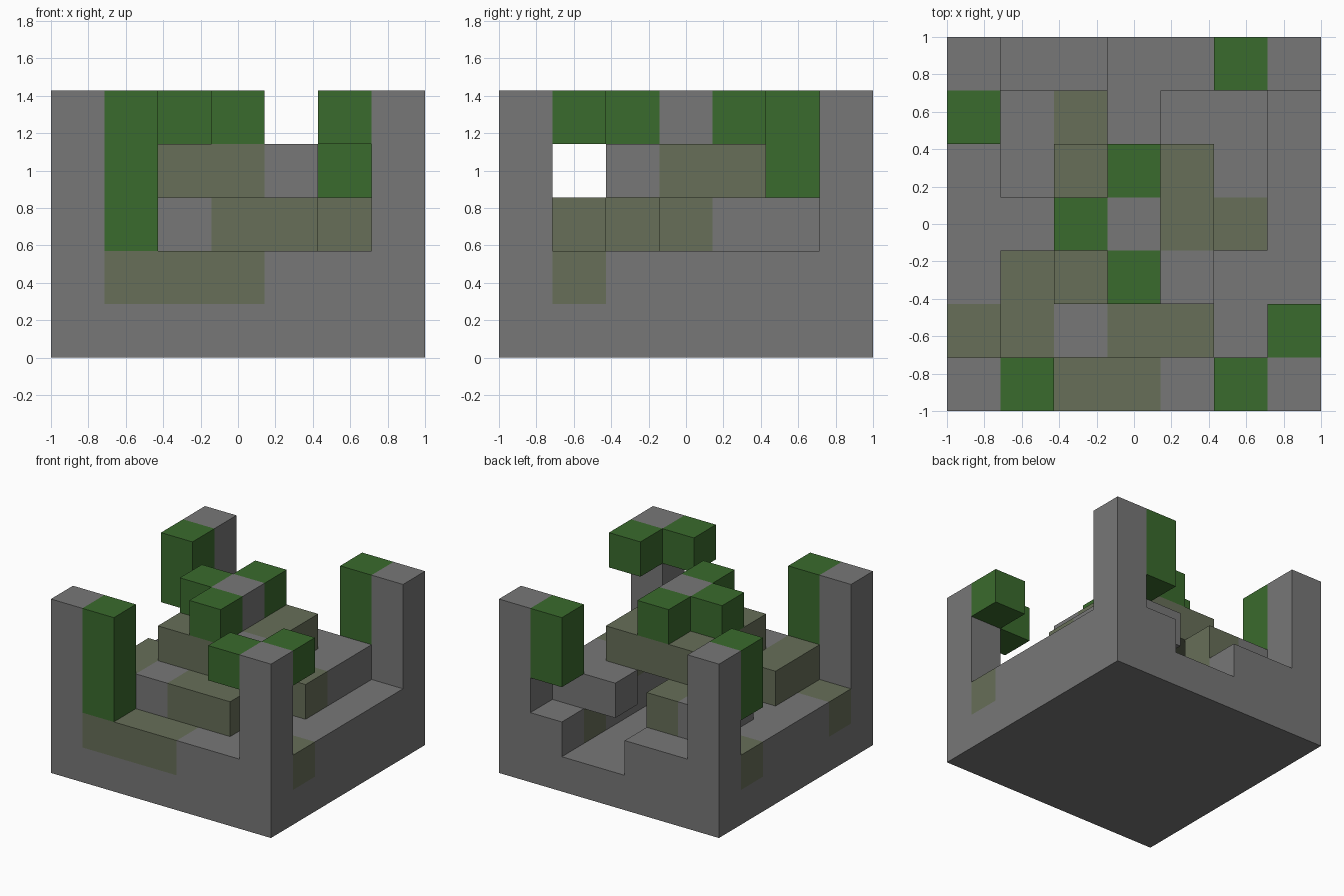
import bpy
import bmesh
from mathutils import Vector

cube = bpy.data.objects.get("Cube")
if cube:
    bpy.data.objects.remove(cube, do_unlink=True)

N = 7
U = 2 / N  # edge length of one block


def make_material(name, rgb):
    mat = bpy.data.materials.new(name)
    mat.use_nodes = True
    color = (*rgb, 1.0)
    mat.diffuse_color = color
    mat.node_tree.nodes["Principled BSDF"].inputs["Base Color"].default_value = color
    return mat


KINDS = "SMG"
MATERIALS = [
    make_material("grey stone", (0.185, 0.185, 0.185)),
    make_material("mossy stone", (0.135, 0.158, 0.098)),
    make_material("leaf green", (0.042, 0.145, 0.026)),
]

# Storey plans, back row first: S stone, M mossy stone, G leaves
STOREYS = {
    "floor_slab": ["SSSSSSS"] * N,
    "outer_wall": ["SSS..SS",
                   "MSM..MS",
                   "SS...SS",
                   "SS...SS",
                   "SS...SS",
                   "MMSSSSM",
                   "SMMMSSS"],
    "inner_wall": ["S.....S",
                   ".SM.SS.",
                   ".S...S.",
                   ".....M.",
                   ".M.....",
                   ".MSMM..",
                   "SG....S"],
    "roof_block": ["S....GS",
                   "G......",
                   "..MMM..",
                   "..MMM..",
                   "..MMS..",
                   ".......",
                   "SG....S"],
    "roof_top": ["S....GS",
                 "G......",
                 "...G...",
                 "..GS...",
                 "...G...",
                 "......G",
                 "SG...GS"],
}


def part_name(storey, level, x, y, kind):
    """Leaves and corner pillars are parts of their own."""
    if kind == "G":
        return "leaf_blocks"
    if level > 1 and x in (0, N - 1) and y in (0, N - 1):
        side = "right" if x == 0 else "left"
        return f"{'front' if y == 0 else 'back'}_{side}_pillar"
    return storey


cells = {}
for level, (storey, rows) in enumerate(STOREYS.items()):
    for y, row in enumerate(reversed(rows)):
        for x, kind in enumerate(row):
            if kind != ".":
                cells[x, y, level] = (part_name(storey, level, x, y, kind), KINDS.index(kind))


def add_exposed_faces(bm, cell, mat):
    """Add the sides of a block that touch no other block."""
    center = Vector(cell) + Vector((0.5, 0.5, 0.5))
    for axis in range(3):
        for sign in (-1, 1):
            normal = Vector((0, 0, 0))
            normal[axis] = sign
            if tuple(int(c + n) for c, n in zip(cell, normal)) in cells:
                continue
            a = Vector((0, 0, 0))
            a[(axis + 1) % 3] = 0.5
            b = normal.cross(a)
            corners = [center + normal / 2 + d for d in (-a - b, a - b, a + b, b - a)]
            verts = [bm.verts.new((p - Vector((N / 2, N / 2, 0))) * U) for p in corners]
            face = bm.faces.new(verts)
            face.material_index = mat


# One object per part, with flat areas of one colour merged
for part in sorted({p for p, _ in cells.values()}):
    bm = bmesh.new()
    for cell, (name, mat) in cells.items():
        if name == part:
            add_exposed_faces(bm, cell, mat)
    bmesh.ops.remove_doubles(bm, verts=bm.verts, dist=0.001)
    bmesh.ops.dissolve_limit(bm, angle_limit=0.02, verts=bm.verts, edges=bm.edges,
                             delimit={"MATERIAL"})
    mesh = bpy.data.meshes.new(part)
    for mat in MATERIALS:
        mesh.materials.append(mat)
    bm.to_mesh(mesh)
    bm.free()
    bpy.context.scene.collection.objects.link(bpy.data.objects.new(part, mesh))
